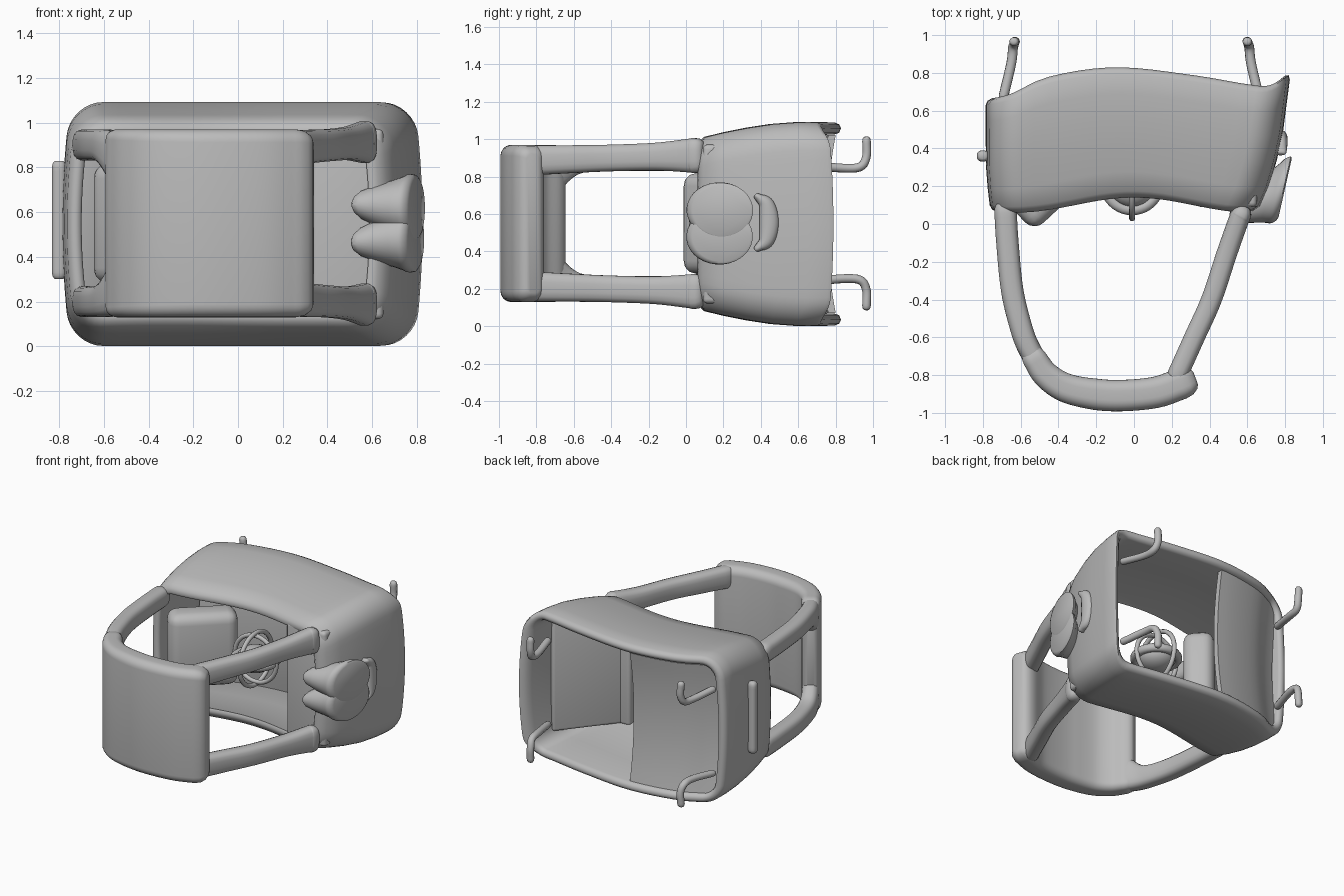
import bpy, bmesh, math
from mathutils import Vector, Matrix

cube = bpy.data.objects.get("Cube")
if cube:
    bpy.data.objects.remove(cube, do_unlink=True)

grey = bpy.data.materials.new("plain grey")
grey.use_nodes = True
tone = (0.5, 0.5, 0.5, 1)
grey.diffuse_color = tone
grey.node_tree.nodes["Principled BSDF"].inputs["Base Color"].default_value = tone


def finish(name, bm, angle=40):
    bmesh.ops.recalc_face_normals(bm, faces=bm.faces)
    mesh = bpy.data.meshes.new(name)
    bm.to_mesh(mesh)
    bm.free()
    mesh.materials.append(grey)
    ob = bpy.data.objects.new(name, mesh)
    bpy.context.collection.objects.link(ob)
    bpy.ops.object.select_all(action='DESELECT')
    ob.select_set(True)
    bpy.context.view_layer.objects.active = ob
    bpy.ops.object.shade_smooth_by_angle(angle=math.radians(angle))


def loft(name, rings, loop=False, angle=40):
    """Skin a list of equal rings; cap the ends unless it loops."""
    bm = bmesh.new()
    rows = [[bm.verts.new(p) for p in r] for r in rings]
    pairs = list(zip(rows, rows[1:])) + ([(rows[-1], rows[0])] if loop else [])
    n = len(rows[0])
    for a, b in pairs:
        for i in range(n):
            j = (i + 1) % n
            bm.faces.new((a[i], a[j], b[j], b[i]))
    if not loop:
        bm.faces.new(rows[0])
        bm.faces.new(rows[-1])
    finish(name, bm, angle)


def oval(a, b, power=2, n=24):
    """Superellipse outline: power 2 is an ellipse, higher is boxier."""
    out = []
    for i in range(n):
        t = 2 * math.pi * (i + 0.5) / n
        c, s = math.cos(t), math.sin(t)
        out.append((a * math.copysign(abs(c) ** (2 / power), c),
                    b * math.copysign(abs(s) ** (2 / power), s)))
    return out


def rounded(a, b, r, arc=8, mid=16):
    """Rectangle with round corners and subdivided straight sides."""
    arcs = []
    for i, (sx, sy) in enumerate(((1, 1), (-1, 1), (-1, -1), (1, -1))):
        angles = [math.pi / 2 * (i + k / arc) for k in range(arc + 1)]
        arcs.append([Vector((sx * (a - r) + r * math.cos(t), sy * (b - r) + r * math.sin(t)))
                     for t in angles])
    out = []
    for i, pts in enumerate(arcs):
        out += pts + [pts[-1].lerp(arcs[(i + 1) % 4][0], k / mid) for k in range(1, mid)]
    return out


def smooth(points, steps=6):
    """Catmull-Rom path through the points."""
    p = [Vector(q) for q in points]
    p = [2 * p[0] - p[1]] + p + [2 * p[-1] - p[-2]]
    out = []
    for a, b, c, d in zip(p, p[1:], p[2:], p[3:]):
        for k in range(steps):
            t = k / steps
            out.append(0.5 * (2 * b + (c - a) * t + (2 * a - 5 * b + 4 * c - d) * t * t
                              + (3 * b - a - 3 * c + d) * t ** 3))
    return out + [p[-2]]


def sweep(name, points, w, power=2, n=16, up=Vector((0, 0, 1)), tip=0.5, thin=1):
    """Sweep an outline along points (x, y, z, half height); power 0 is a rounded box.
    thin narrows the start of the path."""
    path = smooth(points)
    rings, last = [], len(path) - 1
    for i, q in enumerate(path):
        p, h = q.to_3d(), q[3]
        wide = w * min(1, thin + 2 * (1 - thin) * i / last)
        d = (path[min(i + 1, last)].to_3d() - path[max(i - 1, 0)].to_3d()).normalized()
        side = d.cross(up).normalized()
        top = side.cross(d)
        caps = [(p, 1)]
        if i in (0, last):
            out = -d if i == 0 else d
            caps = [(p + out * min(wide, h) * math.sin(t), tip + (1 - tip) * math.cos(t))
                    for t in (0, 0.5, 1.0, 1.4)]
            caps = caps[::-1] if i == 0 else caps
        for c, k in caps:
            inset = min(wide, h) * (1 - k)
            a, b = wide - inset, h - inset
            outline = oval(a, b, power, n) if power else rounded(a, b, a * .7, 6, 2)
            rings.append([c + side * u + top * v for u, v in outline])
    loft(name, rings)


def block(name, size, loc, turn=0, bevel=0.03):
    bm = bmesh.new()
    bmesh.ops.create_cube(bm, size=1)
    bmesh.ops.scale(bm, vec=size, verts=bm.verts)
    bmesh.ops.bevel(bm, geom=bm.edges[:], offset=bevel, segments=4, profile=0.5, affect='EDGES')
    bmesh.ops.rotate(bm, matrix=Matrix.Rotation(math.radians(turn), 3, 'Z'), verts=bm.verts)
    bmesh.ops.translate(bm, vec=loc, verts=bm.verts)
    finish(name, bm)


def lerp_table(table, x):
    for (x0, y0), (x1, y1) in zip(table, table[1:]):
        if x <= x1:
            t = max(0, (x - x0) / (x1 - x0))
            return y0 + (y1 - y0) * t
    return table[-1][1]


BACK = [(p.x, p.y) for p in smooth([(-.78, .66), (-.65, .69), (-.45, .78), (-.1, .83),
                                    (.3, .79), (.6, .74), (.72, .735), (.82, .8)])]
RIGHT = [(0, .63), (.05, .67), (.25, .73), (.55, .785), (1, .83)]
HALF = [(0, .44), (.05, .465), (.3, .505), (.6, .535), (.85, .547), (1, .542)]


def shell_ring(t, inset):
    right, half = lerp_table(RIGHT, t) - inset, lerp_table(HALF, t) - inset
    left = -.76 - .025 * math.sin(math.pi * min(1, t * 2) / 2) + inset
    ring = []
    for u, v in rounded((right - left) / 2, half, .15 - inset):
        x = (left + right) / 2 + u * (1 - .045 * (v / half) ** 2)
        front = .1 + .04 * math.cos(2 * math.pi * x / 1.25)
        ring.append(Vector((x, front + (lerp_table(BACK, x) - front) * t, .547 + v)))
    return ring


# Main hood: an open sleeve, outside skin then back along the inside
outer = [(0, .03), (.015, .01), (.05, 0), (.2, 0), (.4, 0), (.6, 0), (.8, 0), (.95, 0), (.985, .01), (1, .03)]
inner = [(.985, .055), (.95, .065), (.6, .065), (.3, .065), (.05, .065), (.015, .055)]
loft("hood_shell", [shell_ring(t, i) for t, i in outer + inner], loop=True, angle=60)

# Hollowed panel closing the right half of the back
rings = []
for k in range(13):
    v = k / 6 - 1
    dip = .045 * (1 - v * v)
    xs = [-.71 + .61 * i / 10 for i in range(11)]
    edge = [Vector((x, lerp_table(BACK, x) - .03 - dip, .547 + .475 * v)) for x in xs]
    rings.append(edge + [p - Vector((0, .04, 0)) for p in reversed(edge)])
loft("back_panel", rings)

# Inner pieces beside the front opening
block("front_inner_panel", (.32, .1, .85), (.49, .14, .547), 0, .025)
block("left_inner_liner", (.55, .05, .84), (.55, .33, .547), 51, .02)
block("cushion", (.47, .21, .54), (-.43, .196, .55), 43, .07)

# Curved front plate and its four straps
bend = [(-.525, -.715), (-.465, -.8), (-.36, -.868), (-.2, -.902), (-.05, -.908), (.12, -.89), (.25, -.845)]
sweep("front_plate", [(x, y, .55, .42) for x, y in bend], .083, 0, tip=.3, thin=.78)
left_run = [(.565, .045, .095), (.55, .01, .09), (.49, -.16, .075), (.41, -.4, .072),
            (.32, -.6, .075), (.23, -.8, .08)]
right_run = [(-.68, .06, .07), (-.67, -.1, .07), (-.645, -.35, .07), (-.6, -.54, .073),
             (-.56, -.65, .095), (-.49, -.77, .15)]
for word, s in (("upper", 1), ("lower", -1)):
    sweep(word + "_left_strap", [(x, y, .55 + s * (.35 + .03 * (y + .4)), h) for x, y, h in left_run],
          .055, 3, tip=.3)
    sweep(word + "_right_strap", [(x, y, .55 + s * (.42 - h), h) for x, y, h in right_run], .06, 3)
    # Hooks on the back rim
    for side, xs in (("left", (.66, .62, .61, .6, .6)), ("right", (-.69, -.65, -.64, -.63, -.635))):
        yz = [(.68, .31), (.85, .295), (.935, .305), (.965, .36), (.965, .44)]
        sweep(f"{word}_{side}_hook", [(x, y, .55 + s * z, .026) for x, (y, z) in zip(xs, yz)],
              .024, 2, 10, Vector((1, 0, .1)), .3)

# Twin-lobed side knob: two blunt lobes ending in flat discs
tip_pos, cap_pos = Vector((.51, .065, 0)), Vector((.785, .185, 0))
along = Vector((.22, .975, 0)).normalized()
for word, s in (("upper", 1), ("lower", -1)):
    rings = []
    for t, r in ((0, .02), (.04, .045), (.15, .075), (.4, .11), (.7, .145), (.85, .165),
                 (.9, .175), (.96, .178), (1.02, .175), (1.05, .16)):
        c = tip_pos.lerp(cap_pos, t + .006 * s) + Vector((0, 0, .55 + s * (.085 - .015 * t)))
        rings.append([c + along * u + Vector((0, 0, v)) for u, v in oval(r, r * .84, 2, 32)])
    loft(word + "_knob_lobe", rings)

# Raised crescent behind the knob
arc = [(.385, .69, .02), (.43, .65, .042), (.445, .555, .052), (.43, .46, .042), (.385, .42, .02)]
sweep("side_crescent", [(.775 + .1 * (y - .38), y, z, h) for y, z, h in arc], .033, 2, 16,
      Vector((0, 1, 0)), .3)

# Slim bar on the right side
sweep("side_bar", [(-.8, .36, z, .032) for z in (.33, .45, .68, .8)], .03, 2.5, 16, Vector((1, 0, 0)), .4)

# Ringed ball inside the hood
centre = Vector((-.01, .22, .56))
bm = bmesh.new()
bmesh.ops.create_uvsphere(bm, u_segments=24, v_segments=14, radius=.12)
bmesh.ops.scale(bm, vec=(1.1, 1.1, .75), verts=bm.verts)
bmesh.ops.translate(bm, vec=centre, verts=bm.verts)
finish("ball", bm)


def hoop(name, radius, thick, rot):
    rings = []
    for i in range(40):
        m = Matrix.Rotation(2 * math.pi * i / 40, 3, 'Z')
        rings.append([centre + rot @ m @ Vector((radius + u, 0, v)) for u, v in oval(thick, thick, 2, 10)])
    loft(name, rings, loop=True)


hoop("upright_hoop", .19, .016, Matrix.Rotation(math.pi / 2, 3, 'Y'))
hoop("cross_hoop", .17, .016, Matrix.Rotation(math.pi / 2, 3, 'X'))
hoop("level_hoop", .145, .03, Matrix.Identity(3))
